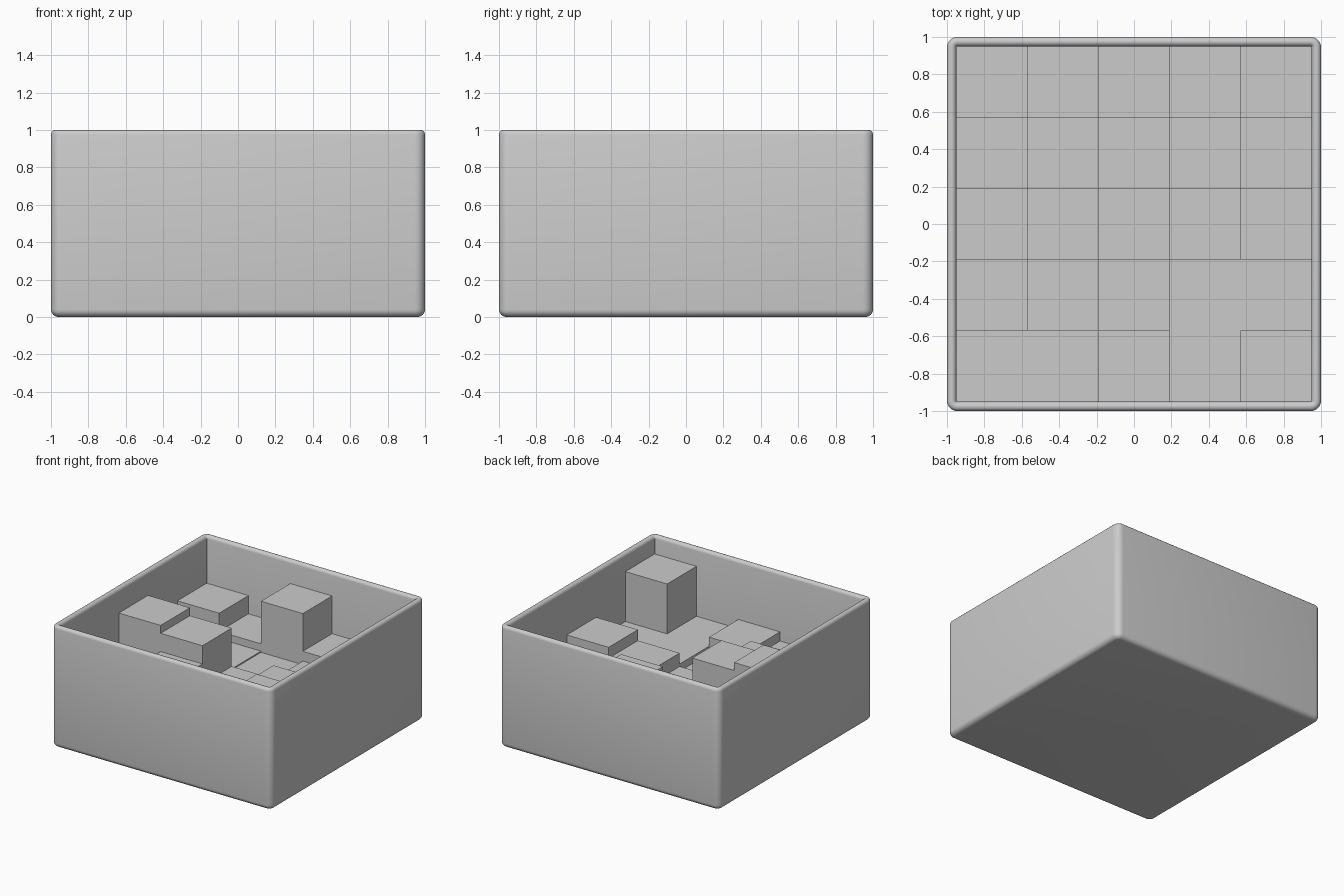
import bpy, bmesh, math

if "Cube" in bpy.data.objects:
    bpy.data.objects.remove(bpy.data.objects["Cube"])

grey = bpy.data.materials.new("neutral grey")
grey.diffuse_color = (0.6, 0.6, 0.6, 1)
grey.use_nodes = True
grey.node_tree.nodes["Principled BSDF"].inputs["Base Color"].default_value = grey.diffuse_color


def finish(name, bm):
    bmesh.ops.recalc_face_normals(bm, faces=bm.faces)
    mesh = bpy.data.meshes.new(name)
    bm.to_mesh(mesh)
    bm.free()
    mesh.materials.append(grey)
    obj = bpy.data.objects.new(name, mesh)
    bpy.context.collection.objects.link(obj)
    return obj


def arc(cx, cz, r, start, end, steps=6):
    return [(cx + r * math.cos(math.radians(start + (end - start) * i / steps)),
             cz + r * math.sin(math.radians(start + (end - start) * i / steps)))
            for i in range(steps + 1)]


# Open tray: rounded-square loops stacked along a wall profile (half width, height)
CORNER = 0.945
FLOOR = 0.05
profile = (arc(0.96, 0.04, 0.04, -90, 0) + arc(0.975, 0.975, 0.025, 0, 180)
           + [(0.95, FLOOR)])
bm = bmesh.new()
loops = []
for half, z in profile:
    loop = []
    for quarter in range(4):
        mid = math.radians(45 + 90 * quarter)
        cx = math.copysign(CORNER, math.cos(mid))
        cy = math.copysign(CORNER, math.sin(mid))
        for step in range(7):
            a = math.radians(90 * quarter + 15 * step)
            r = half - CORNER
            loop.append(bm.verts.new((cx + r * math.cos(a), cy + r * math.sin(a), z)))
    loops.append(loop)
for low, high in zip(loops, loops[1:]):
    n = len(low)
    for i in range(n):
        bm.faces.new((low[i], low[(i + 1) % n], high[(i + 1) % n], high[i]))
bm.faces.new(loops[0])
bm.faces.new(loops[-1])
tray = finish("tray", bm)
bpy.context.view_layer.objects.active = tray
tray.select_set(True)
bpy.ops.object.shade_smooth_by_angle(angle=math.radians(40))

# Square columns of differing height filling the tray, rows listed back to front
heights = [
    [0.61, 0.46, 0.81, 0.50, 0.46],
    [0.50, 0.40, 0.39, 0.42, 0.40],
    [0.80, 0.735, 0.42, 0.53, 0.62],
    [0.46, 0.585, 0.38, 0.44, 0.44],
    [0.44, 0.44, 0.515, 0.44, 0.85],
]
CELL = 0.38
for row, line in enumerate(heights):
    for col, top in enumerate(line):
        bm = bmesh.new()
        bmesh.ops.create_cube(bm, size=1)
        bmesh.ops.scale(bm, vec=(CELL, CELL, top - FLOOR), verts=bm.verts)
        bmesh.ops.translate(bm, verts=bm.verts, vec=(
            (col - 2) * CELL, (2 - row) * CELL, (top + FLOOR) / 2))
        finish(f"column_row{row + 1}_{col + 1}", bm)
